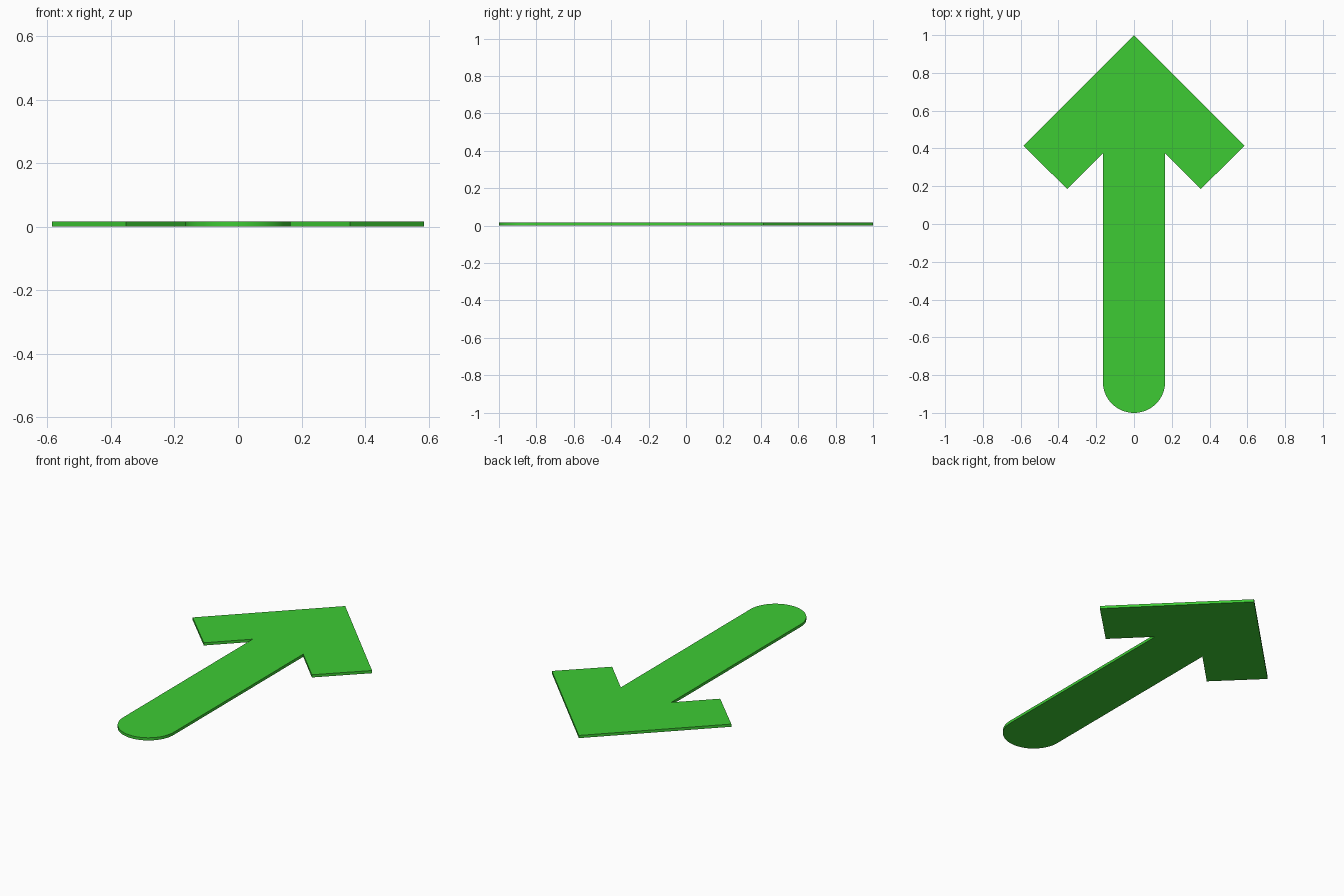
import bpy, bmesh
from math import cos, sin, pi

if "Cube" in bpy.data.objects:
    bpy.data.objects.remove(bpy.data.objects["Cube"])

THICK = 0.016
R = 0.165          # half width of the shaft
SEGMENTS = 32      # rounded tail

# right half of the arrow head, tip to notch
head = [(0, 1), (0.586, 0.414), (0.353, 0.185), (R, 0.373)]
# rounded tail, right to left
tail = [(R * cos(a), -1 + R + R * sin(a))
        for a in (-pi * i / SEGMENTS for i in range(SEGMENTS + 1))]
outline = head + tail + [(-x, y) for x, y in reversed(head[1:])]

# flat outline extruded to a thin plate
bm = bmesh.new()
face = bm.faces.new([bm.verts.new((x, y, 0)) for x, y in outline])
ext = bmesh.ops.extrude_face_region(bm, geom=[face], use_keep_orig=True)
bmesh.ops.translate(bm, vec=(0, 0, THICK),
                    verts=[g for g in ext["geom"] if isinstance(g, bmesh.types.BMVert)])
bmesh.ops.recalc_face_normals(bm, faces=bm.faces)

mesh = bpy.data.meshes.new("arrow_plate")
bm.to_mesh(mesh)
bm.free()
arrow = bpy.data.objects.new("arrow_plate", mesh)
bpy.context.collection.objects.link(arrow)

# green
green = bpy.data.materials.new("green")
green.diffuse_color = (0.047, 0.6, 0.034, 1)
green.use_nodes = True
green.node_tree.nodes["Principled BSDF"].inputs["Base Color"].default_value = green.diffuse_color
mesh.materials.append(green)

# smooth tail, sharp corners
bpy.context.view_layer.objects.active = arrow
arrow.select_set(True)
bpy.ops.object.shade_smooth_by_angle()
